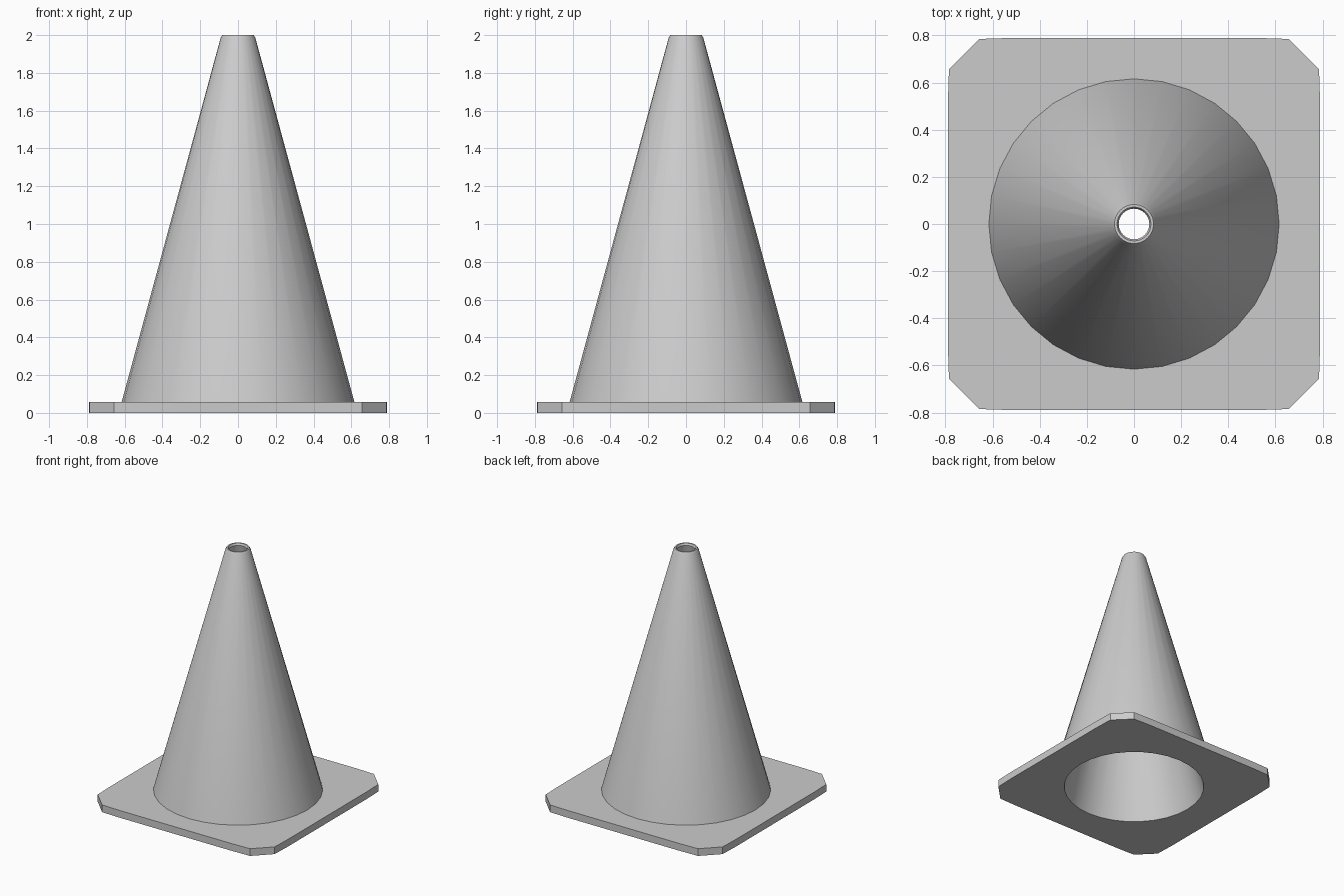
import bpy, math

if "Cube" in bpy.data.objects:
    bpy.data.objects.remove(bpy.data.objects["Cube"])

SEG = 32


def circle(r, z):
    return [(r * math.cos(2 * math.pi * k / SEG), r * math.sin(2 * math.pi * k / SEG), z)
            for k in range(SEG)]


def clipped_square(z):
    # one quarter of the outline, slightly bowed sides, turned four times
    quarter = [(0.79, 0), (0.79, 0.25), (0.79, 0.5), (0.785, 0.657),
               (0.721, 0.721), (0.657, 0.785), (0.5, 0.79), (0.25, 0.79)]
    pts = []
    for _ in range(4):
        pts += [(x, y, z) for x, y in quarter]
        quarter = [(-y, x) for x, y in quarter]
    return pts


def skin(name, rings):
    verts = [p for ring in rings for p in ring]
    faces = []
    for i in range(len(rings) - 1):
        a, b = i * SEG, (i + 1) * SEG
        for j in range(SEG):
            k = (j + 1) % SEG
            faces.append((a + j, a + k, b + k, b + j))
    mesh = bpy.data.meshes.new(name)
    mesh.from_pydata(verts, [], faces)
    obj = bpy.data.objects.new(name, mesh)
    bpy.context.collection.objects.link(obj)
    bpy.ops.object.select_all(action='DESELECT')
    obj.select_set(True)
    bpy.context.view_layer.objects.active = obj
    bpy.ops.object.shade_smooth_by_angle(angle=math.radians(30))
    return obj


# base plate with clipped corners and a round opening
skin("base_plate", [circle(0.527, 0), clipped_square(0), clipped_square(0.058),
                    circle(0.616, 0.058)])

# hollow cone: outer wall, bevelled rim, inner wall
profile = [(0.616, 0.058), (0.092, 1.985), (0.083, 2.0), (0.072, 2.0),
           (0.065, 1.985), (0.511, 0.058), (0.527, 0)]
skin("cone_shell", [circle(r, z) for r, z in profile])
